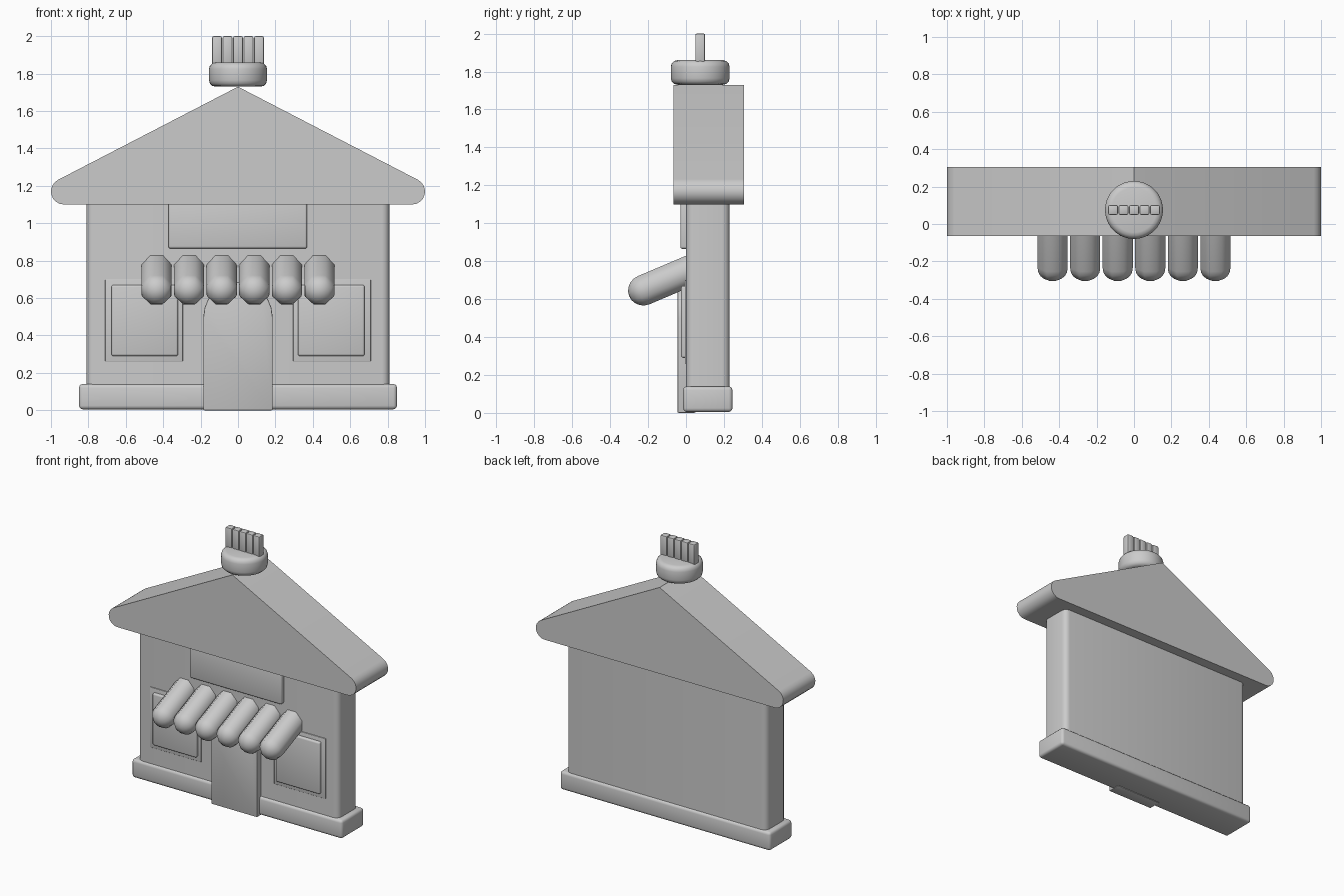
import bpy, bmesh, math
from mathutils import Vector

cube = bpy.data.objects.get("Cube")
if cube:
    bpy.data.objects.remove(cube, do_unlink=True)

clay = bpy.data.materials.new("light_grey_clay")
clay.use_nodes = True
GREY = (0.6, 0.6, 0.6, 1)
clay.diffuse_color = GREY
clay.node_tree.nodes["Principled BSDF"].inputs["Base Color"].default_value = GREY


def finish(name, bm, bevel=0, segments=3, angle=35):
    """Turn a bmesh into a smooth shaded, optionally bevelled object."""
    bmesh.ops.recalc_face_normals(bm, faces=bm.faces)
    mesh = bpy.data.meshes.new(name)
    bm.to_mesh(mesh)
    bm.free()
    mesh.materials.append(clay)
    obj = bpy.data.objects.new(name, mesh)
    bpy.context.collection.objects.link(obj)
    bpy.ops.object.select_all(action='DESELECT')
    obj.select_set(True)
    bpy.context.view_layer.objects.active = obj
    if bevel:
        mod = obj.modifiers.new("Bevel", 'BEVEL')
        mod.width = bevel
        mod.segments = segments
        mod.limit_method = 'ANGLE'
        mod.angle_limit = math.radians(40)
        bpy.ops.object.modifier_apply(modifier=mod.name)
    bpy.ops.object.shade_smooth_by_angle(angle=math.radians(angle))
    return obj


def box(name, x, y, z, bevel=0, segments=3, upright_only=False):
    """Box from (min, max) ranges; upright_only rounds just the vertical edges."""
    bm = bmesh.new()
    bmesh.ops.create_cube(bm, size=1)
    for v in bm.verts:
        v.co = [r[0] if c < 0 else r[1] for c, r in zip(v.co, (x, y, z))]
    if upright_only:
        edges = [e for e in bm.edges if abs(e.verts[0].co.z - e.verts[1].co.z) > 0.01]
        bmesh.ops.bevel(bm, geom=edges, offset=bevel, segments=segments,
                        profile=0.5, affect='EDGES')
        bevel = 0
    return finish(name, bm, bevel, segments)


def extrude(name, points, y0, y1, bevel=0):
    """Extrude an x-z outline from y0 to y1."""
    bm = bmesh.new()
    face = bm.faces.new([bm.verts.new((x, y0, z)) for x, z in points])
    grown = bmesh.ops.extrude_face_region(bm, geom=[face])["geom"]
    verts = [g for g in grown if isinstance(g, bmesh.types.BMVert)]
    bmesh.ops.translate(bm, verts=verts, vec=(0, y1 - y0, 0))
    return finish(name, bm, bevel, 2)


def arc(cx, cz, r, start, end, steps):
    angles = [math.radians(start + (end - start) * i / steps) for i in range(steps + 1)]
    return [(cx + r * math.cos(a), cz + r * math.sin(a)) for a in angles]


# Walls and plinth
box("wall", (-0.81, 0.81), (0, 0.23), (0.1, 1.14), 0.04, 4, upright_only=True)
box("plinth", (-0.85, 0.85), (-0.015, 0.245), (0.005, 0.14), 0.02)

# Gabled roof with rounded eaves
eave = arc(0.93, 1.17, 0.07, -90, 63, 8)
extrude("roof", eave + [(0, 1.73)] + [(-x, z) for x, z in reversed(eave)], -0.065, 0.305)

# Arched door
extrude("door", [(-0.185, 0), (0.185, 0)] + arc(0, 0.5, 0.185, 0, 180, 12), -0.045, 0.05, 0.006)

# Sign board under the eaves
box("sign_board", (-0.372, 0.37), (-0.03, 0.05), (0.865, 1.13), 0.012)

# Windows on both sides of the door
for side, s in (("left", 1), ("right", -1)):
    box(side + "_window_frame", sorted((s * 0.295, s * 0.71)), (-0.006, 0.03), (0.26, 0.70), 0.004)
    box(side + "_window_pane", sorted((s * 0.32, s * 0.677)), (-0.026, 0.03), (0.29, 0.67), 0.012)


# Awning of rounded slats sloping down from the wall
def slat(name, x):
    low, high = Vector((x, -0.223, 0.647)), Vector((x, 0.06, 0.767))
    axis = (high - low).normalized()
    across = Vector((1, 0, 0))
    up = across.cross(axis)
    radius, sides, rings = 0.087, 8, 5
    bm = bmesh.new()

    def ring(centre, r):
        turns = [math.tau * (i + 0.5) / sides for i in range(sides)]
        return [bm.verts.new(centre + r * (math.cos(t) * across + math.sin(t) * up)) for t in turns]

    loops = [ring(high, radius)]
    for k in range(rings):
        a = math.pi / 2 * k / rings
        loops.append(ring(low - axis * 0.083 * math.sin(a), radius * math.cos(a)))
    for a, b in zip(loops, loops[1:]):
        for i in range(sides):
            j = (i + 1) % sides
            bm.faces.new((a[i], a[j], b[j], b[i]))
    bm.faces.new(loops[0])
    tip = bm.verts.new(low - axis * 0.083)
    for i in range(sides):
        bm.faces.new((loops[-1][i], loops[-1][(i + 1) % sides], tip))
    finish(name, bm, angle=60)


for i in range(6):
    slat(f"awning_slat_{i + 1}", (i - 2.5) * 0.174)

# Round collar on the ridge
bm = bmesh.new()
bmesh.ops.create_cone(bm, cap_ends=True, segments=40, radius1=0.155, radius2=0.155, depth=0.13)
bmesh.ops.translate(bm, verts=bm.verts, vec=(0, 0.075, 1.795))
finish("ridge_collar", bm, 0.035)

# Row of upright posts on the collar
for i in range(5):
    x = (i - 2) * 0.056
    box(f"collar_post_{i + 1}", (x - 0.026, x + 0.026), (0.049, 0.101), (1.84, 2.0), 0.008, 2)
